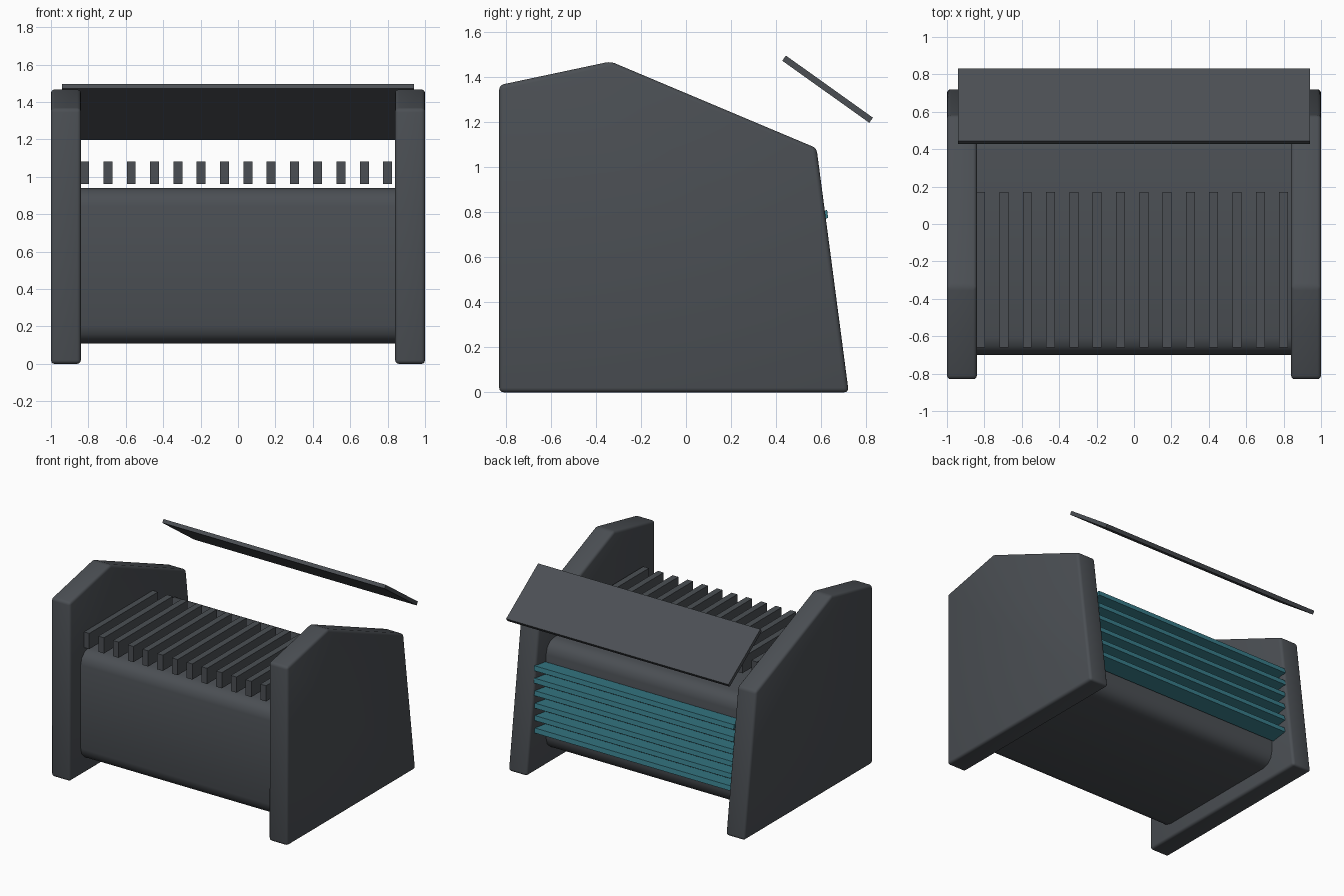
import bpy, bmesh, math

if "Cube" in bpy.data.objects:
    bpy.data.objects.remove(bpy.data.objects["Cube"])


def material(name, rgb):
    m = bpy.data.materials.new(name)
    m.diffuse_color = (*rgb, 1)
    m.use_nodes = True
    m.node_tree.nodes["Principled BSDF"].inputs["Base Color"].default_value = m.diffuse_color
    return m


slate = material("slate grey", (0.070, 0.078, 0.088))
teal = material("teal", (0.040, 0.205, 0.255))


def prism(name, profile, x0, x1, mat, bevel=0.0, segments=2):
    """Extrude a (y, z) profile from x0 to x1."""
    bm = bmesh.new()
    face = bm.faces.new([bm.verts.new((x0, y, z)) for y, z in profile])
    out = bmesh.ops.extrude_face_region(bm, geom=[face])
    moved = [v for v in out["geom"] if isinstance(v, bmesh.types.BMVert)]
    bmesh.ops.translate(bm, verts=moved, vec=(x1 - x0, 0, 0))
    bmesh.ops.recalc_face_normals(bm, faces=bm.faces)
    mesh = bpy.data.meshes.new(name)
    bm.to_mesh(mesh)
    bm.free()
    mesh.materials.append(mat)
    ob = bpy.data.objects.new(name, mesh)
    bpy.context.collection.objects.link(ob)
    bpy.context.view_layer.objects.active = ob
    ob.select_set(True)
    if bevel:
        mod = ob.modifiers.new("bevel", "BEVEL")
        mod.width, mod.segments = bevel, segments
        bpy.ops.object.modifier_apply(modifier="bevel")
        bpy.ops.object.shade_smooth_by_angle(angle=math.radians(35))
    ob.select_set(False)
    return ob


def tilted(y, z, length, thick, degrees):
    """Rectangle profile centred at (y, z), turned about the x axis."""
    c, s = math.cos(math.radians(degrees)), math.sin(math.radians(degrees))
    corners = [(-1, -1), (1, -1), (1, 1), (-1, 1)]
    return [(y + c * a * length / 2 - s * b * thick / 2,
             z + s * a * length / 2 + c * b * thick / 2) for a, b in corners]


# Side panels
panel = [(-0.83, 0), (0.723, 0), (0.58, 1.085), (-0.335, 1.47), (-0.83, 1.365)]
prism("left_side_panel", panel, -1.0, -0.84, slate, 0.02, 3)
prism("right_side_panel", panel, 0.84, 1.0, slate, 0.02, 3)

# Rounded body running between the panels: round only the lengthwise edges
R, STEPS = 0.095, 3
Y0, Y1, Z0, Z1 = -0.70, 0.49, 0.11, 0.94
body = []
for cy, cz, start in ((Y1 - R, Z1 - R, 0), (Y0 + R, Z1 - R, 90),
                      (Y0 + R, Z0 + R, 180), (Y1 - R, Z0 + R, 270)):
    for i in range(STEPS + 1):
        a = math.radians(start + 90 * i / STEPS)
        body.append((cy + R * math.cos(a), cz + R * math.sin(a)))
ob = prism("body", body, -0.85, 0.85, slate)
bpy.context.view_layer.objects.active = ob
ob.select_set(True)
bpy.ops.object.shade_smooth_by_angle(angle=math.radians(35))
ob.select_set(False)

# Row of top bars
for i in range(14):
    x = -0.82 + i * 0.1246
    prism(f"top_bar_{i + 1}", tilted(-0.245, 1.022, 0.83, 0.12, 0),
          x - 0.024, x + 0.024, slate)

# Rear louvre slats
for i in range(6):
    prism(f"rear_slat_{i + 1}", tilted(0.565, 0.783 - i * 0.095, 0.13, 0.036, 8),
          -0.845, 0.845, teal)

# Floating sloped rear plate
prism("rear_plate", tilted(0.629, 1.347, 0.475, 0.028, -35.5), -0.94, 0.94, slate)
